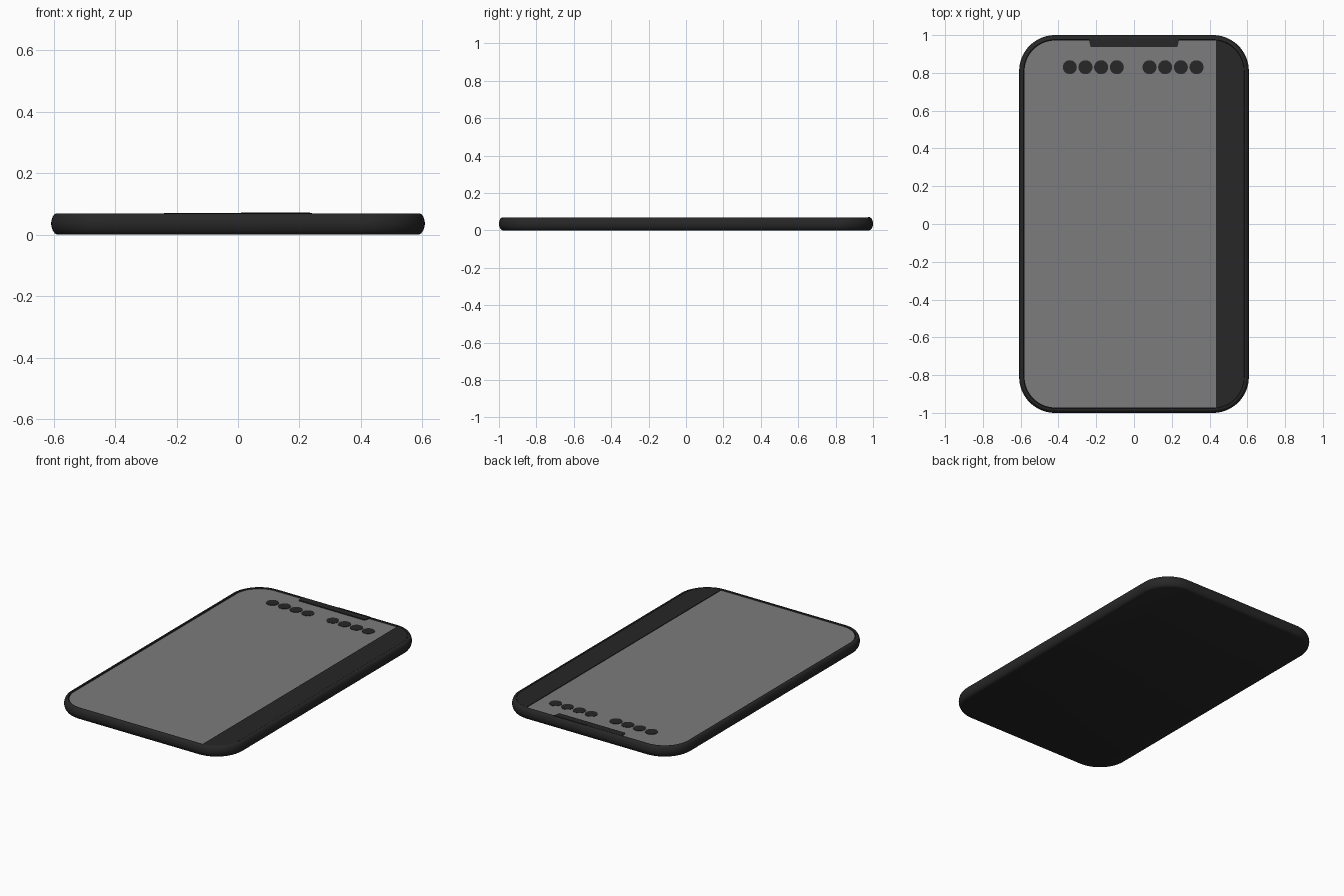
import bpy, bmesh, math

if "Cube" in bpy.data.objects:
    bpy.data.objects.remove(bpy.data.objects["Cube"])


def material(name, value, a=1.0):
    m = bpy.data.materials.new(name)
    m.diffuse_color = (value, value, value, a)
    m.use_nodes = True
    m.node_tree.nodes["Principled BSDF"].inputs["Base Color"].default_value = m.diffuse_color
    return m


dark = material("dark_casing", 0.02)
glass = material("screen_grey", 0.2)

HX, HY, R = 0.608, 1.0, 0.19


def outline(inset, steps=16, right=None):
    """Rounded rectangle; right= cuts the right side off straight."""
    hx, hy, r = HX - inset, HY - inset, R - inset
    pts = []
    for q, (sx, sy) in enumerate([(1, 1), (-1, 1), (-1, -1), (1, -1)]):
        if right is not None and sx > 0:
            pts.append((right, sy * hy))
            continue
        for i in range(steps + 1):
            a = (q + i / steps) * math.pi / 2
            pts.append((sx * (hx - r) + r * math.cos(a), sy * (hy - r) + r * math.sin(a)))
    return pts


def loft(name, rings, mat):
    """Skin a stack of (points, z) loops and cap both ends."""
    bm = bmesh.new()
    loops = [[bm.verts.new((x, y, z)) for x, y in pts] for pts, z in rings]
    for a, b in zip(loops, loops[1:]):
        n = len(a)
        for i in range(n):
            j = (i + 1) % n
            bm.faces.new((a[i], a[j], b[j], b[i]))
    bm.faces.new(loops[0][::-1])
    bm.faces.new(loops[-1])
    bmesh.ops.recalc_face_normals(bm, faces=bm.faces)
    me = bpy.data.meshes.new(name)
    bm.to_mesh(me)
    bm.free()
    ob = bpy.data.objects.new(name, me)
    bpy.context.collection.objects.link(ob)
    me.materials.append(mat)
    bpy.context.view_layer.objects.active = ob
    ob.select_set(True)
    bpy.ops.object.shade_smooth_by_angle(angle=math.radians(35))
    ob.select_set(False)
    return ob


def slab(name, pts, z0, z1, mat):
    return loft(name, [(pts, z0), (pts, z1)], mat)


# casing: curved side wall, thin rim and shallow recess on top
profile = [(0.02, 0), (0.012, 0.004), (0.005, 0.014), (0.001, 0.026), (0, 0.036),
           (0.001, 0.046), (0.005, 0.058), (0.010, 0.066), (0.016, 0.069),
           (0.024, 0.069), (0.026, 0.060)]
loft("casing", [(outline(i), z) for i, z in profile], dark)

# screen with square right edge
slab("screen", outline(0.029, right=0.435), 0.058, 0.064, glass)

# raised strip right of the screen (mirrored, cut outline)
strip = [(HX - 0.173, -0.971), (0.418, -0.971)]
strip = [(x, y) for x, y in outline(0.026) if x > 0.4]
strip = [(0.435, 0.973)] + [(-x, y) for x, y in outline(0.026, right=-0.435) if False] + strip
arc = [(x, y) for x, y in outline(0.026) if x > 0.436]
top = sorted([p for p in arc if p[1] > 0], key=lambda p: p[1])
bottom = [(x, -y) for x, y in top[::-1]]
slab("side_strip", bottom + top + [(0.435, 0.974), (0.435, -0.974)], 0.058, 0.068, dark)

# notch and earpiece at the top edge
slab("notch", [(-0.23, 0.937), (0.23, 0.937), (0.24, 0.982), (-0.24, 0.982)], 0.058, 0.07, dark)
slab("earpiece", [(0.01, 0.974), (0.235, 0.974), (0.235, 0.983), (0.01, 0.983)], 0.066, 0.072, dark)

# two rows of four dots on the screen
for side, start in (("left", -0.34), ("right", 0.082)):
    for k in range(4):
        cx = start + k * 0.083
        ring = [(cx + 0.037 * math.cos(t * math.pi / 16), 0.83 + 0.037 * math.sin(t * math.pi / 16))
                for t in range(32)]
        slab(f"{side}_dot_{k + 1}", ring, 0.060, 0.066, dark)
